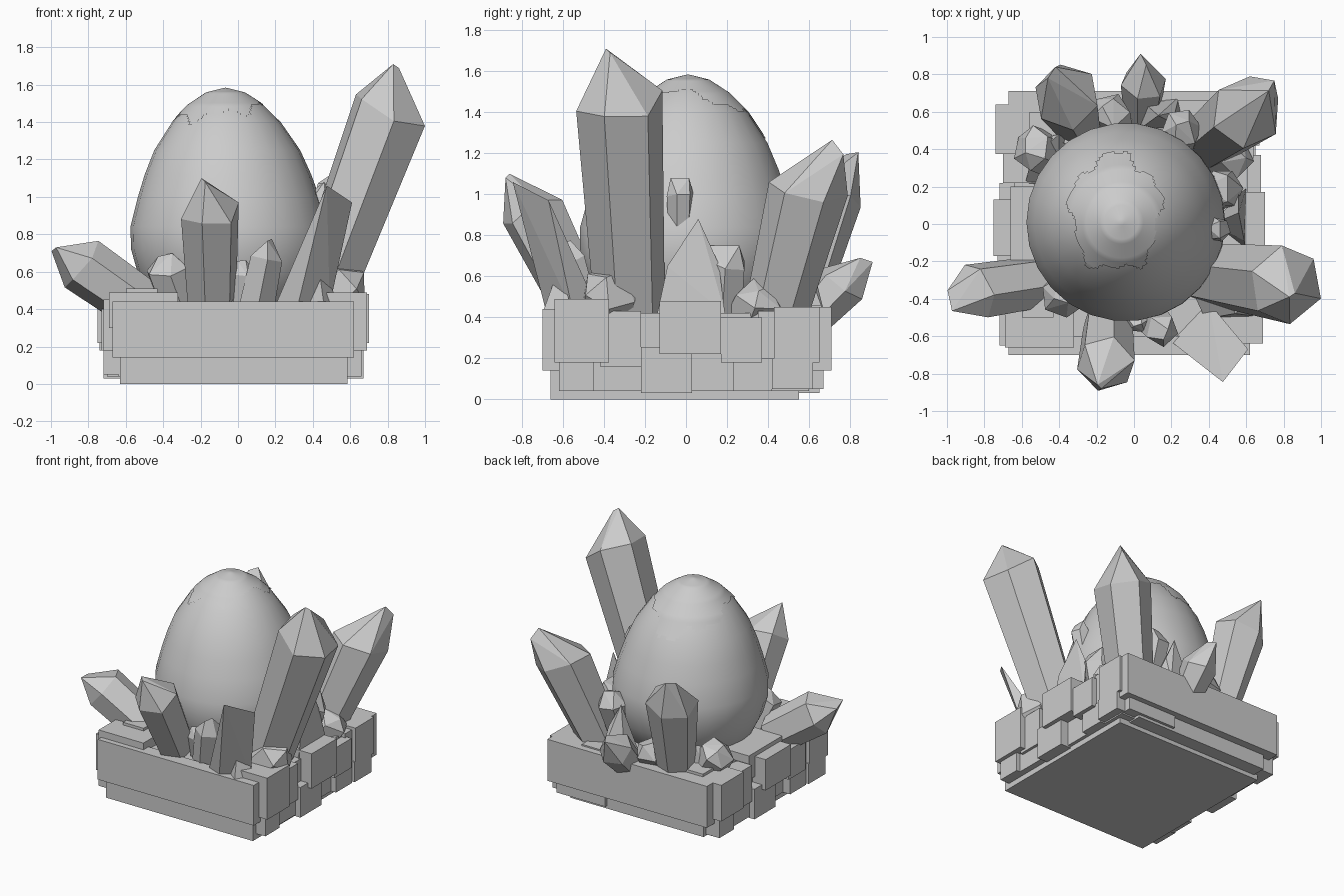
import bpy
import bmesh
import math
import random
from mathutils import Vector

random.seed(4)
if "Cube" in bpy.data.objects:
    bpy.data.objects.remove(bpy.data.objects["Cube"])

stone = bpy.data.materials.new("plain_grey_stone")
stone.use_nodes = True
grey = (.6, .6, .6, 1)
stone.diffuse_color = grey
stone.node_tree.nodes["Principled BSDF"].inputs["Base Color"].default_value = grey


def finish(name, bm, smooth=False):
    """Turn a bmesh into a named, coloured object."""
    bmesh.ops.recalc_face_normals(bm, faces=bm.faces)
    for face in bm.faces:
        face.smooth = smooth
    mesh = bpy.data.meshes.new(name)
    bm.to_mesh(mesh)
    bm.free()
    mesh.materials.append(stone)
    obj = bpy.data.objects.new(name, mesh)
    bpy.context.collection.objects.link(obj)
    return obj


def block(name, x_range, y_range, z_range):
    """Axis-aligned stone block between the given limits."""
    bm = bmesh.new()
    bmesh.ops.create_cube(bm, size=1)
    for v in bm.verts:
        for axis, (low, high) in enumerate((x_range, y_range, z_range)):
            v.co[axis] = high if v.co[axis] > 0 else low
    return finish(name, bm)


def shard(name, points):
    """Faceted stone: the convex hull of a few corners, flat areas merged."""
    bm = bmesh.new()
    for p in points:
        bm.verts.new(p)
    hull = bmesh.ops.convex_hull(bm, input=bm.verts)
    inner = [v for v in hull["geom_interior"] if isinstance(v, bmesh.types.BMVert)]
    bmesh.ops.delete(bm, geom=inner, context='VERTS')
    bmesh.ops.dissolve_limit(bm, angle_limit=math.radians(4), verts=bm.verts, edges=bm.edges)
    return finish(name, bm)


def crystal(name, base, tip, base_radius, radius, shoulder=None, ridge=None, sides=6, spin=.3):
    """Prism that widens to an uneven shoulder and closes in a short ridge."""
    base, tip = Vector(base), Vector(tip)
    shoulder = Vector(shoulder) if shoulder else base.lerp(tip, .76)
    turn = (shoulder - base).to_track_quat('Z', 'Y')
    ridge = Vector(ridge) if ridge else turn @ Vector((radius * .3, radius * .15, 0))
    points = [tip + ridge, tip - ridge]
    for centre, size, wobble in ((base, base_radius, 0), (shoulder, radius, .2)):
        for i in range(sides):
            angle = math.tau * i / sides + spin
            along = random.uniform(-wobble, wobble) * size
            offset = Vector((size * math.cos(angle), size * math.sin(angle), along))
            points.append(centre + turn @ offset)
    return shard(name, points)


# Egg: a lathed profile of (radius, height), leaning slightly
profile = [(0, .34), (.3, .36), (.43, .45), (.5, .6), (.53, .72), (.53, .84), (.485, 1),
           (.445, 1.12), (.39, 1.25), (.29, 1.4), (.2, 1.49), (.1, 1.555), (0, 1.58)]


def egg_mesh(segments, steps, grow):
    bm = bmesh.new()
    rows = []
    for (r0, z0), (r1, z1) in zip(profile, profile[1:]):
        for k in range(steps):
            t = k / steps
            rows.append((r0 + (r1 - r0) * t, z0 + (z1 - z0) * t))
    rows.append(profile[-1])
    rings = []
    for r, z in rows:
        ring = []
        size = r + grow if r else 0
        for i in range(segments):
            a = math.tau * i / segments
            lean = -.02 - .03 * z
            ring.append(bm.verts.new((lean + size * math.cos(a), .01 + size * math.sin(a), z + grow)))
        rings.append(ring)
    for low, high in zip(rings, rings[1:]):
        for i in range(segments):
            j = (i + 1) % segments
            bm.faces.new((low[i], low[j], high[j], high[i]))
    bmesh.ops.remove_doubles(bm, verts=bm.verts, dist=.0005)
    return bm


finish("egg", egg_mesh(26, 1, 0), smooth=True)

# Ragged shell patch over the crown
patch = egg_mesh(104, 8, .004)
outside = []
for face in patch.faces:
    c = face.calc_center_median()
    dx, dy = (c.x + .1) / .24, (c.y - .06) / .31
    a = math.atan2(dy, dx)
    edge = 1 + .08 * math.sin(5 * a) + .05 * math.sin(11 * a)
    if c.z < 1 or math.hypot(dx, dy) > edge:
        outside.append(face)
bmesh.ops.delete(patch, geom=outside, context='FACES')
finish("crown_shell_patch", patch, smooth=True)

# Pedestal: core, bottom plate, and long slabs front and back
block("pedestal_core", (-.64, .61), (-.62, .6), (.04, .42))
block("bottom_plate", (-.63, .585), (-.66, .55), (0, .14))
block("front_slab", (-.67, .62), (-.7, -.6), (.14, .44))
block("back_slab", (-.67, .65), (.56, .71), (.14, .45))
block("back_lower_slab", (-.6, .5), (.5, .65), (.03, .16))
block("back_lower_block", (.2, .6), (.5, .67), (.05, .2))

# Side blocks: y limits, z limits, distance they stick out
side_blocks = [
    (-.64, -.375, .18, .49, .69), (-.62, -.45, .04, .2, .66), (-.42, -.22, .16, .43, .65),
    (-.22, .03, .03, .255, .67), (-.13, .17, .22, .48, .7), (.17, .37, .18, .4, .68),
    (.23, .42, .04, .2, .65), (.43, .65, .18, .45, .67), (.42, .62, .05, .2, .67),
    (.35, .5, .12, .43, .64), (-.5, -.15, .04, .18, .63),
]
for i, (y0, y1, z0, z1, out) in enumerate(side_blocks):
    block(f"left_block_{i}", (out - .24, out), (y0, y1), (z0, z1))
    block(f"right_block_{i}", (-out - .05, .2 - out), (-y1, -y0), (z0, min(z1, .45)))

# Flat tiles on the pedestal top
block("front_right_tile", (-.69, -.32), (-.66, -.4), (.3, .49))
block("front_right_small_tile", (-.6, -.43), (-.5, -.3), (.3, .51))
block("front_left_tile", (.47, .66), (-.6, -.4), (.3, .48))
block("back_right_tile", (-.56, -.3), (.4, .6), (.3, .47))
block("right_tile", (-.66, -.4), (-.2, .2), (.3, .48))
block("back_left_tile", (.1, .4), (.45, .66), (.3, .46))

# Large crystals around the egg
crystal("tall_left_crystal", base=(.4, -.27, .35), shoulder=(.81, -.325, 1.45),
        tip=(.845, -.38, 1.7), ridge=(.015, .01, -.01), base_radius=.17, radius=.215)
crystal("back_left_crystal", base=(.37, .42, .35), shoulder=(.6, .595, 1.02),
        tip=(.735, .74, 1.23), ridge=(.015, .027, -.035), base_radius=.15, radius=.195)
crystal("back_right_crystal", base=(-.29, .52, .35), shoulder=(-.36, .68, .98),
        tip=(-.44, .81, 1.2), ridge=(.02, .03, .005), base_radius=.12, radius=.18)
crystal("back_crystal", base=(.04, .52, .3), shoulder=(.05, .76, .56),
        tip=(.05, .88, .68), ridge=(.015, -.03, .01), base_radius=.09, radius=.125)
crystal("front_crystal", base=(-.14, -.52, .46), shoulder=(-.15, -.75, .92),
        tip=(-.185, -.87, 1.09), ridge=(.01, -.01, -.01), base_radius=.135, radius=.16)
crystal("right_crystal", base=(-.52, -.31, .42), shoulder=(-.85, -.36, .65),
        tip=(-.985, -.41, .72), ridge=(.012, -.055, .01), base_radius=.145, radius=.155)

# Broken shards
shard("front_shard", [(.2, -.63, .42), (.4, -.42, .42), (.49, -.55, .42), (.32, -.68, .42),
                      (.475, -.845, 1.06), (.61, -.67, .97)])
shard("front_left_nub", [(.33, -.6, .42), (.46, -.7, .42), (.55, -.55, .42), (.43, -.62, .64)])
shard("left_shard", [(.6, -.14, .42), (.6, .19, .42), (.42, 0, .42),
                     (.56, .06, .88), (.56, .16, .66), (.59, -.09, .65)])
shard("back_shard", [(.02, .5, .4), (.28, .5, .4), (.24, .68, .4), (.04, .66, .4),
                     (.13, .58, .8), (.22, .6, .62)])
shard("right_shard", [(-.58, .22, .42), (-.4, .2, .42), (-.35, .5, .42), (-.52, .45, .42),
                      (-.55, .35, .56), (-.4, .48, .6)])

# Small crystals filling the gaps
crystal("small_egg_crystal", base=(.4, -.03, .75), shoulder=(.45, -.03, 1.0),
        tip=(.46, -.03, 1.08), ridge=(0, .045, 0), base_radius=.055, radius=.067)
crystal("small_left_crystal", base=(.4, .17, .35), shoulder=(.48, .19, .67),
        tip=(.5, .19, .75), ridge=(0, .07, 0), base_radius=.11, radius=.11)
crystal("low_left_crystal", base=(.42, -.4, .38), tip=(.65, -.35, .61),
        base_radius=.13, radius=.14)
crystal("front_middle_crystal", base=(.09, -.5, .38), tip=(.17, -.59, .77),
        base_radius=.1, radius=.09, sides=5)
crystal("front_low_crystal", base=(.03, -.45, .38), tip=(.02, -.54, .66),
        base_radius=.08, radius=.07, sides=5)
crystal("front_right_crystal", base=(-.3, -.3, .4), shoulder=(-.38, -.39, .62),
        tip=(-.39, -.41, .69), base_radius=.12, radius=.12)
crystal("low_right_crystal", base=(-.43, .36, .38), tip=(-.58, .42, .6),
        base_radius=.12, radius=.12)
crystal("back_knob_crystal", base=(.24, .4, .45), tip=(.26, .54, .85),
        base_radius=.09, radius=.11)
crystal("back_right_nub", base=(-.1, .48, .38), tip=(-.14, .65, .6),
        base_radius=.1, radius=.11, sides=5)
crystal("low_back_left_crystal", base=(.43, .31, .36), tip=(.57, .38, .54),
        base_radius=.13, radius=.12, sides=5)
